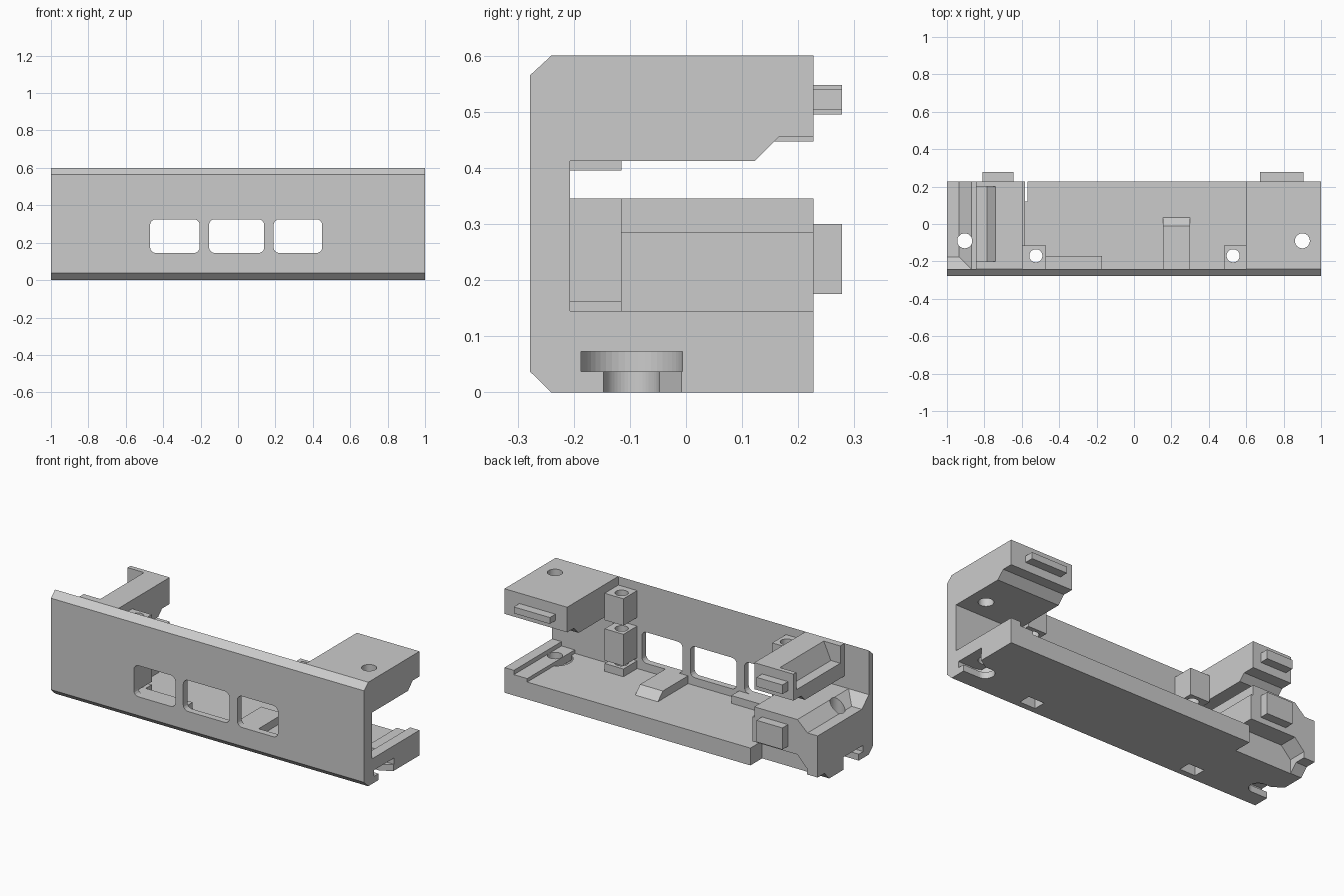
import bpy, bmesh, math
from mathutils import Vector

if "Cube" in bpy.data.objects:
    bpy.data.objects.remove(bpy.data.objects["Cube"], do_unlink=True)

grey = bpy.data.materials.new("plain grey")
grey.use_nodes = True
COLOUR = (0.6, 0.6, 0.6, 1)
grey.diffuse_color = COLOUR
grey.node_tree.nodes["Principled BSDF"].inputs["Base Color"].default_value = COLOUR


def prism(name, points, axis, lo, hi):
    """Extrude a 2D profile along an axis; profile is (y,z), (x,z) or (x,y)."""
    def place(p, d):
        return {"x": (d, p[0], p[1]), "y": (p[0], d, p[1]), "z": (p[0], p[1], d)}[axis]
    bm = bmesh.new()
    face = bm.faces.new([bm.verts.new(place(p, lo)) for p in points])
    grown = bmesh.ops.extrude_face_region(bm, geom=[face])["geom"]
    shift = Vector(place((0, 0), hi - lo))
    bmesh.ops.translate(bm, vec=shift, verts=[g for g in grown if isinstance(g, bmesh.types.BMVert)])
    bmesh.ops.recalc_face_normals(bm, faces=bm.faces)
    mesh = bpy.data.meshes.new(name)
    bm.to_mesh(mesh)
    bm.free()
    mesh.materials.append(grey)
    ob = bpy.data.objects.new(name, mesh)
    bpy.context.collection.objects.link(ob)
    return ob


def box(name, x, y, z):
    return prism(name, [(x[0], y[0]), (x[1], y[0]), (x[1], y[1]), (x[0], y[1])], "z", *z)


def disc(name, cx, cy, r, lo, hi, n=48):
    ring = [(cx + r * math.cos(2 * math.pi * i / n), cy + r * math.sin(2 * math.pi * i / n)) for i in range(n)]
    return prism(name, ring, "z", lo, hi)


def rounded(x, z, r, n=5):
    """Rectangle outline with rounded corners."""
    pts = []
    for k, (cx, cz) in enumerate([(x[1] - r, z[1] - r), (x[0] + r, z[1] - r),
                                  (x[0] + r, z[0] + r), (x[1] - r, z[0] + r)]):
        for i in range(n):
            a = math.pi / 2 * (k + i / (n - 1))
            pts.append((cx + r * math.cos(a), cz + r * math.sin(a)))
    return pts


def cut(ob, *cutters):
    """Subtract the cutters, bake the result and remove them."""
    for c in cutters:
        c.hide_render = True
        mod = ob.modifiers.new("cut", "BOOLEAN")
        mod.operation, mod.solver, mod.object = "DIFFERENCE", "EXACT", c
    deps = bpy.context.evaluated_depsgraph_get()
    mesh = bpy.data.meshes.new_from_object(ob.evaluated_get(deps))
    ob.modifiers.clear()
    ob.data = mesh
    for c in cutters:
        bpy.data.objects.remove(c, do_unlink=True)


def keyhole(side, top):
    """Stepped slot that opens on one end of the base, its neck flaring outwards."""
    end = sorted((0.9 * side, 1.1 * side))
    flare = [(0.9, -0.147), (1.01, -0.147), (1.01, -0.002), (0.94, -0.047), (0.9, -0.047)]
    return [disc("slot_neck", 0.9 * side, -0.097, 0.05, -0.1, 0.05),
            prism("slot_neck_run", [(x * side, y) for x, y in flare], "z", -0.1, 0.05),
            disc("slot_head", 0.9 * side, -0.097, 0.091, 0.037, top),
            box("slot_head_run", end, (-0.187, -0.006), (0.037, 0.073))]


INNER, BACK, TAB = -0.24, 0.227, 0.278
# Each post: x range and screw position
POSTS = {"left": ((0.48, 0.6), 0.53), "right": ((-0.595, -0.47), -0.525)}

# Front panel with chamfered long edges and three windows
panel = prism("front_panel", [(INNER, 0), (INNER, 0.6), (-0.278, 0.565), (-0.278, 0.037)], "x", -1, 1)
cut(panel, *[prism("window_cut", rounded(x, (0.145, 0.325), 0.03), "y", -0.4, -0.1)
             for x in ((-0.47, -0.205), (-0.155, 0.14), (0.19, 0.45))])

# Floor plate
floor = prism("floor", [(1, INNER), (1, BACK), (-0.57, BACK), (-0.57, 0.12), (-0.62, 0.12), (-0.62, INNER)], "z", 0, 0.1)
pockets = []
for span, px in POSTS.values():
    pockets.append(box("nut_pocket", (px - 0.05, px + 0.05), (-0.205, -0.135), (-0.1, 0.06)))
    pockets.append(disc("screw_hole", px, -0.17, 0.035, 0.02, 0.3))
cut(floor, *keyhole(1, 0.2), *pockets)
box("wall_thickening", (0.6, 1), (INNER, -0.207), (0.1, 0.42))

# Stepped ledge at the open end, drilled above the slot
for name, x, top in (("end_ledge_step", 0.855, 0.12), ("end_ledge_lip", 0.94, 0.145)):
    ledge = box(name, (x, 1), (INNER, BACK), (0.073, top))
    cut(ledge, disc("ledge_hole", 0.9, -0.09, 0.04, 0, 0.3))

# Floor details
box("floor_strip", (-0.47, -0.17), (INNER, -0.17), (0.09, 0.145))
prism("ramp", [(INNER, 0.09), (INNER, 0.145), (-0.01, 0.145), (0.035, 0.1), (0.035, 0.09)], "x", 0.155, 0.3)

# Screw posts in three sections
for side, (span, px) in POSTS.items():
    for level, z in (("lower", (0.095, 0.145)), ("middle", (0.162, 0.345)), ("upper", (0.395, 0.55))):
        post = box(f"{side}_post_{level}", span, (INNER, -0.115), z)
        cut(post, disc("screw_hole", px, -0.17, 0.035, -0.1, 0.8))


def arm(name, rear_z, x):
    """Upper block, undercut at the back."""
    return prism(name, [(INNER, 0.6), (BACK, 0.6), (BACK, rear_z), (rear_z - 0.29, rear_z),
                        (0.122, 0.412), (INNER, 0.412)], "x", *x)


left_block = arm("left_upper_block", 0.455, (0.6, 1))
cut(left_block, disc("block_hole", 0.9, -0.09, 0.04, 0.3, 0.8))
right_arm = arm("right_upper_arm", 0.447, (-0.845, -0.595))
cut(right_arm, prism("arm_recess", [(-0.9, 0.65), (-0.9, 0.5), (-0.785, 0.5), (-0.735, 0.61), (-0.735, 0.65)], "y", -0.2, 0.2))

# Lower block with a shallow side step, a sloped outer edge and a recess low in its back
lower = prism("right_lower_block", [(-1, 0), (-0.582, 0), (-0.582, 0.285), (-0.595, 0.285), (-0.595, 0.345),
                                    (-0.87, 0.345), (-0.935, 0.285), (-1, 0.285)], "y", INNER, BACK)
cut(lower, prism("undercut", [(0.122, -0.1), (0.122, 0), (0.165, 0.045), (0.4, 0.045), (0.4, -0.1)], "x", -1.2, -0.4),
    prism("back_recess", [(-0.5, -0.1), (-0.5, 0.143), (-0.87, 0.143), (-0.93, 0.08), (-0.93, -0.1)], "y", 0.12, 0.4),
    disc("block_hole", -0.905, -0.09, 0.04, -0.1, 0.6), *keyhole(-1, 0.075),
    box("post_clearance", (-0.597, -0.4), (-0.3, -0.115), (0.1, 0.4)))
prism("corner_slope", [(INNER, 0.28), (-0.17, 0.28), (INNER, 0.345)], "x", -1, -0.87)

# Locating tabs on the back
box("left_upper_tab", (0.675, 0.905), (0.2, TAB), (0.503, 0.54))
box("right_upper_tab", (-0.81, -0.645), (0.21, TAB), (0.495, 0.548))
box("right_lower_tab", (-0.81, -0.645), (0.2, TAB), (0.175, 0.3))
